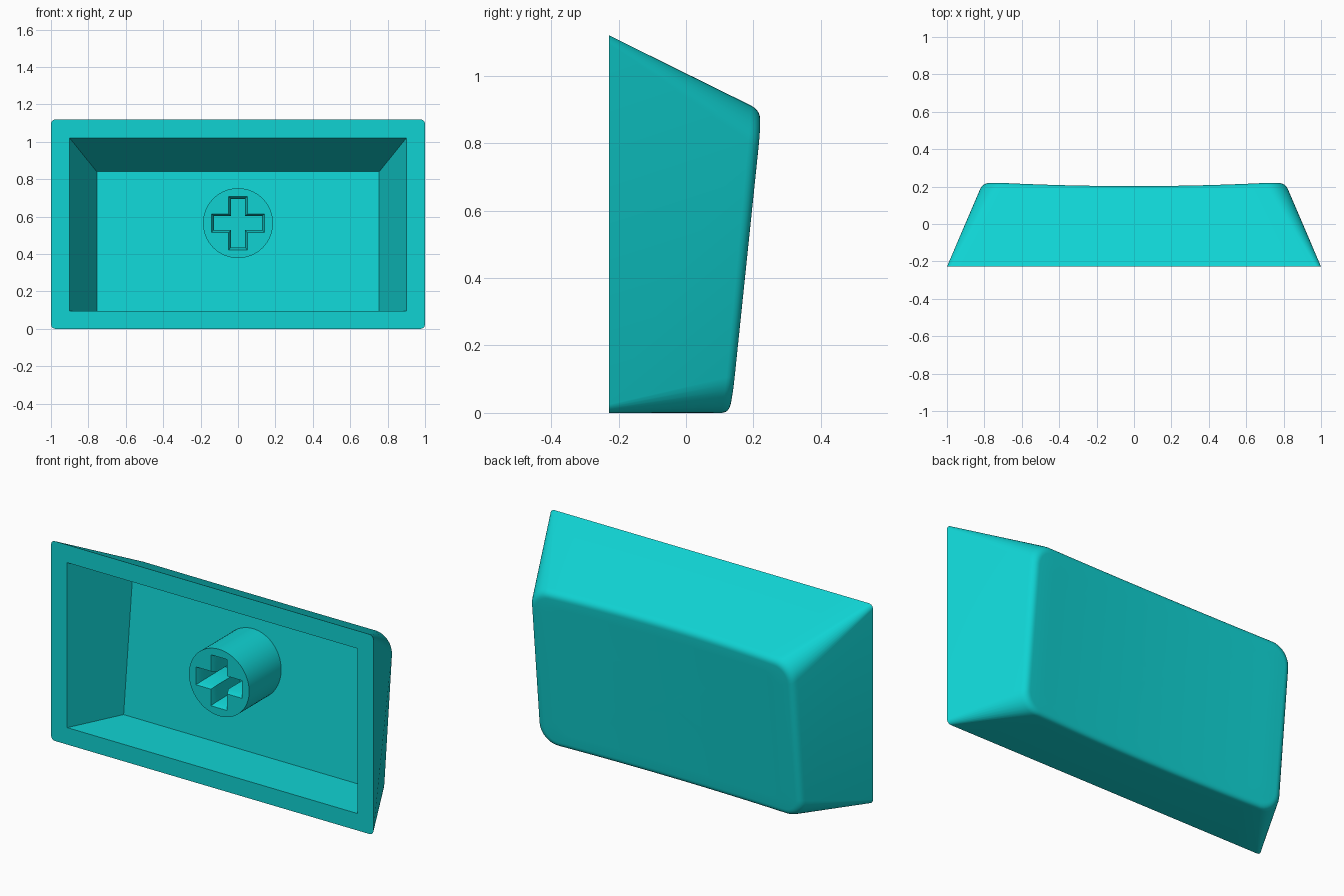
import bpy, bmesh, math
from mathutils import Vector

cube = bpy.data.objects.get("Cube")
if cube:
    bpy.data.objects.remove(cube)

teal = bpy.data.materials.new("teal plastic")
teal.use_nodes = True
teal.diffuse_color = (0.005, 0.65, 0.65, 1)
teal.node_tree.nodes["Principled BSDF"].inputs["Base Color"].default_value = teal.diffuse_color

FRONT = -0.228


def rounded_rect(half, low, high, radius, corner=8, side=14):
    """Outline as (x, z) pairs, with its long sides subdivided."""
    points = []
    centres = [(half - radius, high - radius), (radius - half, high - radius),
               (radius - half, low + radius), (half - radius, low + radius)]
    for i, (cx, cz) in enumerate(centres):
        for k in range(corner + 1):
            a = math.pi / 2 * (i + k / corner)
            points.append((cx + radius * math.cos(a), cz + radius * math.sin(a)))
        if i % 2 == 0:
            x0, z0 = points[-1]
            for k in range(1, side):
                points.append((x0 * (1 - 2 * k / side), z0))
    return points


def dished(x, z):
    """Point on the tilted, hollowed back face."""
    dip = 0.022 * (1 - (x / 0.8) ** 2)
    return Vector((x, 0.228 - 0.104 * (0.9 - z) - dip, z * (1 + 0.55 * dip)))


def add_ring(bm, points):
    return [bm.verts.new(p) for p in points]


def loft(bm, rings):
    for a, b in zip(rings, rings[1:]):
        for i in range(len(a)):
            j = (i + 1) % len(a)
            bm.faces.new((a[i], a[j], b[j], b[i]))


def fill_between(bm, outer, inner):
    """Flat face with a hole in it."""
    edges = []
    for ring in (outer, inner):
        for i, v in enumerate(ring):
            pair = (v, ring[(i + 1) % len(ring)])
            edges.append(bm.edges.get(pair) or bm.edges.new(pair))
    bmesh.ops.triangle_fill(bm, edges=edges, use_beauty=True)


def finish(bm, name):
    bmesh.ops.recalc_face_normals(bm, faces=bm.faces)
    mesh = bpy.data.meshes.new(name)
    bm.to_mesh(mesh)
    bm.free()
    mesh.materials.append(teal)
    obj = bpy.data.objects.new(name, mesh)
    bpy.context.collection.objects.link(obj)
    bpy.ops.object.select_all(action='DESELECT')
    obj.select_set(True)
    bpy.context.view_layer.objects.active = obj
    bpy.ops.object.shade_smooth_by_angle(angle=math.radians(30))


# Cap shell: sloping walls, rounded edge, dished back face
bm = bmesh.new()
base = [Vector((x, FRONT, z)) for x, z in rounded_rect(1, 0, 1.12, 0.025)]
sharp = [dished(x, z) for x, z in rounded_rect(0.81, 0, 0.895, 0.11)]
inset_outline = rounded_rect(0.78, 0.03, 0.865, 0.08)
inset = [dished(x, z) for x, z in inset_outline]
wall = [b.lerp(s, 0.93) for b, s in zip(base, sharp)]

rings = [add_ring(bm, base)]
for k in range(7):
    t = k / 6
    rings.append(add_ring(bm, [w.lerp(s, t).lerp(s.lerp(c, t), t)
                               for w, s, c in zip(wall, sharp, inset)]))
mid = 0.4475
for k in range(7, 0, -1):
    s = k / 8
    rings.append(add_ring(bm, [dished(x * s, mid + (z - mid) * s) for x, z in inset_outline]))
loft(bm, rings)
centre = bm.verts.new(dished(0, mid))
last = rings[-1]
for i in range(len(last)):
    bm.faces.new((last[i], last[(i + 1) % len(last)], centre))

# Hollow inside the shell, with its floor parallel to the back face
mouth = add_ring(bm, [(x, FRONT, z) for x, z in
                      ((0.9, 1.02), (-0.9, 1.02), (-0.9, 0.095), (0.9, 0.095))])
floor = add_ring(bm, [(x, 0.055 + 0.106 * z, z) for x, z in
                      ((0.755, 0.84), (-0.755, 0.84), (-0.755, 0.095), (0.755, 0.095))])
loft(bm, [mouth, floor])
bm.faces.new(floor)
fill_between(bm, rings[0], mouth)
finish(bm, "cap_shell")

# Round stem with a chamfered cross-shaped socket
STEM_Z, STEM_FRONT = 0.565, -0.168


def circle(y, radius=0.187, count=64):
    return [(radius * math.cos(2 * math.pi * i / count), y,
             STEM_Z + radius * math.sin(2 * math.pi * i / count)) for i in range(count)]


def cross(y, reach, half):
    points = []
    for q in range(4):
        c, s = (1, 0, -1, 0)[q], (0, 1, 0, -1)[q]
        for u, v in ((reach, -half), (reach, half), (half, half)):
            points.append((u * c - v * s, y, STEM_Z + u * s + v * c))
    return points


bm = bmesh.new()
front = add_ring(bm, circle(STEM_FRONT))
back = add_ring(bm, circle(0.14))
loft(bm, [front, back])
bm.faces.new(back)
socket = [add_ring(bm, cross(STEM_FRONT, 0.143, 0.05)),
          add_ring(bm, cross(STEM_FRONT + 0.03, 0.129, 0.037)),
          add_ring(bm, cross(0.07, 0.129, 0.037))]
loft(bm, socket)
bm.faces.new(socket[-1])
fill_between(bm, front, socket[0])
finish(bm, "stem")
